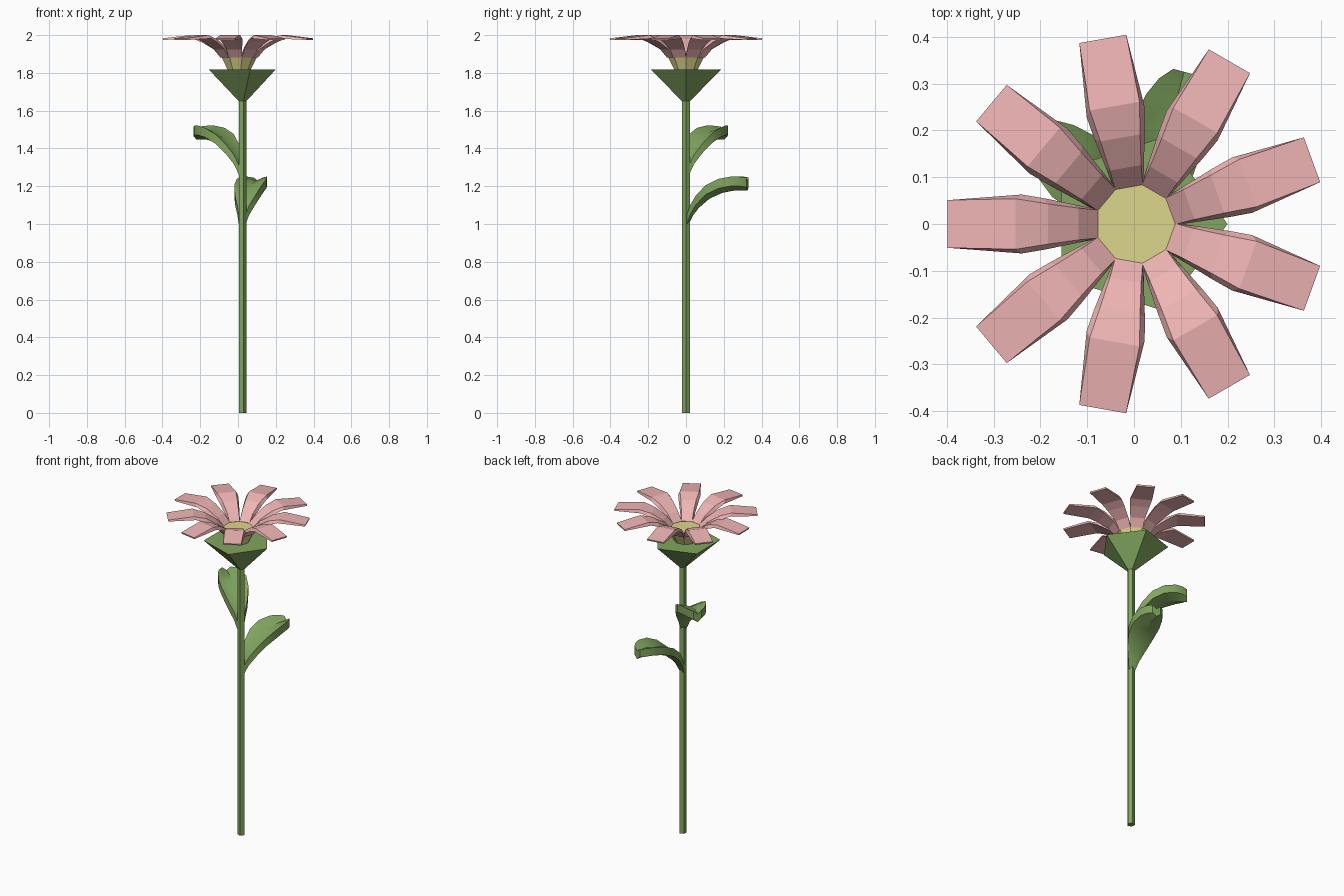
import bpy, bmesh
from math import sin, cos, pi, radians

if "Cube" in bpy.data.objects:
    bpy.data.objects.remove(bpy.data.objects["Cube"])


def material(name, rgb):
    m = bpy.data.materials.new(name)
    m.diffuse_color = (*rgb, 1)
    m.use_nodes = True
    m.node_tree.nodes["Principled BSDF"].inputs["Base Color"].default_value = m.diffuse_color
    return m


GREEN = material("green", (0.22, 0.38, 0.115))
PINK = material("pink", (0.87, 0.46, 0.46))
YELLOW = material("yellow", (0.72, 0.67, 0.26))


def loft(name, rings, mat, smooth=False):
    """Skin a list of equal-length closed rings and cap both ends."""
    bm = bmesh.new()
    vs = [[bm.verts.new(p) for p in ring] for ring in rings]
    n = len(rings[0])
    for a, b in zip(vs, vs[1:]):
        for i in range(n):
            j = (i + 1) % n
            bm.faces.new((a[i], a[j], b[j], b[i]))
    bm.faces.new(vs[0][::-1])
    bm.faces.new(vs[-1])
    bmesh.ops.recalc_face_normals(bm, faces=bm.faces)
    me = bpy.data.meshes.new(name)
    bm.to_mesh(me)
    bm.free()
    ob = bpy.data.objects.new(name, me)
    me.materials.append(mat)
    bpy.context.collection.objects.link(ob)
    if smooth:
        bpy.ops.object.select_all(action='DESELECT')
        ob.select_set(True)
        bpy.context.view_layer.objects.active = ob
        bpy.ops.object.shade_smooth_by_angle(angle=radians(35))
    return ob


def polygon(n, r, cx, z):
    return [(cx + r * cos(2 * pi * i / n), r * sin(2 * pi * i / n), z) for i in range(n)]


def place(ob, x, z, degrees):
    ob.location = (x, 0, z)
    ob.rotation_euler = (0, 0, radians(degrees))


# Five-sided stem and the calyx that flares out of it
loft("stem", [polygon(5, 0.022, 0.022, 0), polygon(5, 0.022, 0.022, 1.66)], GREEN)
loft("calyx", [polygon(5, 0.022, 0.022, 1.65), polygon(5, 0.196, 0.004, 1.818)], GREEN)

# Nine-sided flower centre
loft("flower_centre", [polygon(9, 0.055, 0.004, 1.80), polygon(9, 0.072, 0.004, 1.835),
                       polygon(9, 0.102, 0.004, 1.895)], YELLOW)

# Petals: radius, height, half width of the top face, then of the underside
PETAL = [((0.080, 1.897, 0.030), (0.097, 1.882, 0.035)),
         ((0.122, 1.940, 0.034), (0.132, 1.925, 0.042)),
         ((0.187, 1.980, 0.043), (0.195, 1.962, 0.055)),
         ((0.256, 2.000, 0.054), (0.243, 1.982, 0.063)),
         ((0.402, 1.983, 0.051), (0.400, 1.974, 0.051))]
petal_rings = [[(r1, -w1, z1), (r1, w1, z1), (r2, w2, z2), (r2, -w2, z2)]
               for (r1, z1, w1), (r2, z2, w2) in PETAL]
for k in range(9):
    place(loft(f"petal_{k + 1}", petal_rings, PINK), 0.003, 0, 20 + 40 * k)

# Thick leaves folded to a V: distance, underside height, half width, edge rise
LEAF = [(0.00, 0.00, 0.012, 0.005), (0.03, 0.065, 0.032, 0.012),
        (0.07, 0.115, 0.056, 0.018), (0.13, 0.165, 0.076, 0.022),
        (0.20, 0.195, 0.081, 0.024), (0.27, 0.208, 0.066, 0.024),
        (0.31, 0.208, 0.048, 0.022), (0.337, 0.206, 0.024, 0.020)]


def leaf(name, z, degrees, scale):
    t = 0.05
    rings = [[(d * scale, -w, h + e), (d * scale, 0, h), (d * scale, w, h + e),
              (d * scale, w, h + e + t), (d * scale, 0, h + t), (d * scale, -w, h + e + t)]
             for d, h, w, e in LEAF]
    place(loft(name, rings, GREEN, smooth=True), 0.02, z, degrees)


leaf("lower_leaf", 0.97, 75, 1.0)
leaf("upper_leaf", 1.24, 140, 0.93)
